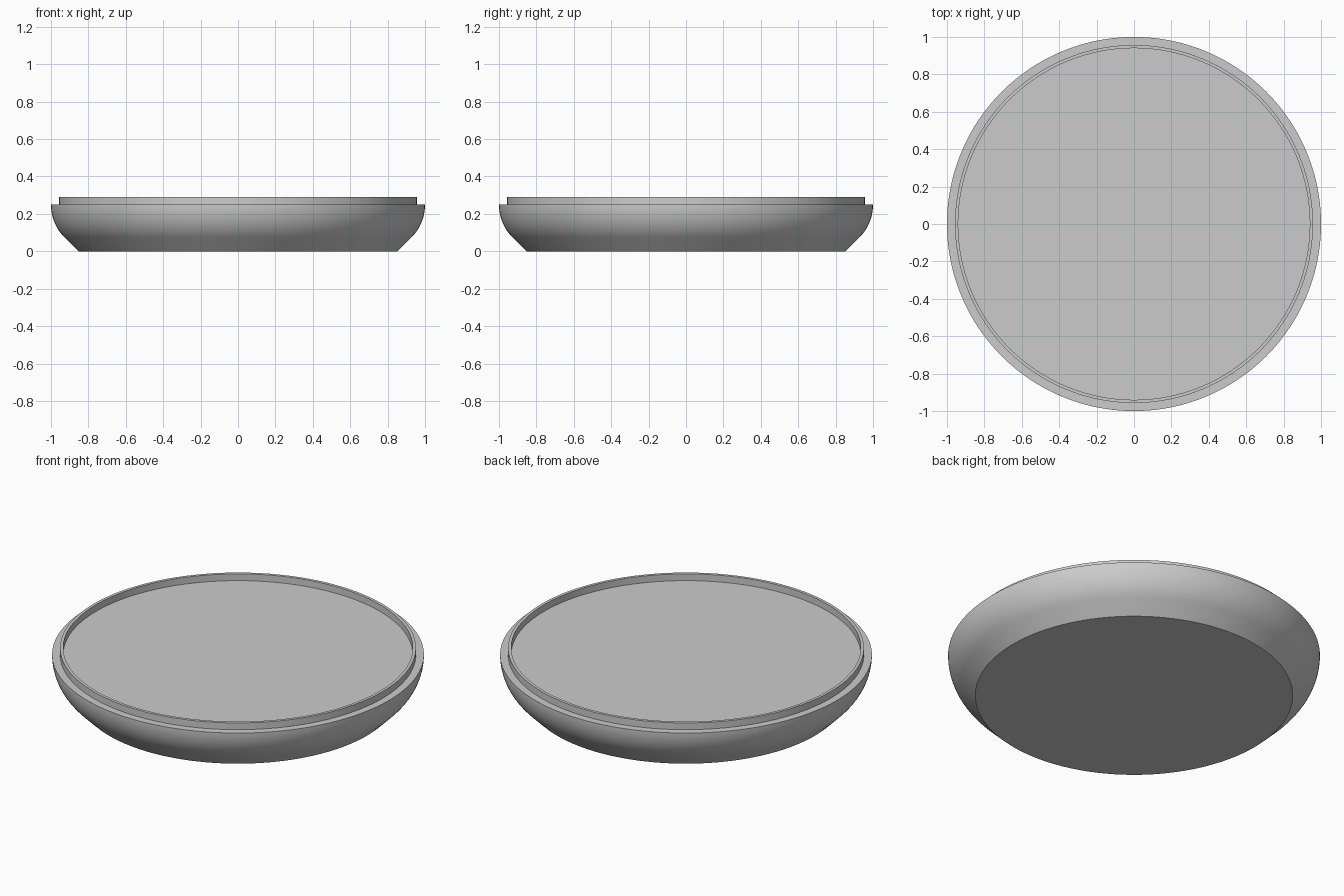
import bpy
import bmesh
from math import sin, cos, pi, radians

SIDES = 160          # steps around the axis
ARC_STEPS = 14       # steps along the rounded wall
RIM_Z = 0.25         # height of the shoulder and the recessed floor
LIP_Z = 0.29         # top of the raised lip
LIP_OUT, LIP_IN = 0.957, 0.94
ROUND = 0.25         # radius of the rounded wall

cube = bpy.data.objects.get("Cube")
if cube:
    bpy.data.objects.remove(cube, do_unlink=True)


def make_material(name, rgb):
    mat = bpy.data.materials.new(name)
    mat.use_nodes = True
    mat.diffuse_color = (*rgb, 1)
    mat.node_tree.nodes["Principled BSDF"].inputs["Base Color"].default_value = (*rgb, 1)
    return mat


def revolve(name, profile, mat):
    """Spin a list of (radius, height) points around the z axis."""
    bm = bmesh.new()
    verts = [bm.verts.new((r, 0, z)) for r, z in profile]
    edges = [bm.edges.new(pair) for pair in zip(verts, verts[1:])]
    bmesh.ops.spin(bm, geom=verts + edges, cent=(0, 0, 0), axis=(0, 0, 1),
                   angle=2 * pi, steps=SIDES)
    bmesh.ops.remove_doubles(bm, verts=bm.verts[:], dist=1e-4)
    bmesh.ops.recalc_face_normals(bm, faces=bm.faces[:])
    mesh = bpy.data.meshes.new(name)
    bm.to_mesh(mesh)
    bm.free()
    mesh.materials.append(mat)
    obj = bpy.data.objects.new(name, mesh)
    bpy.context.collection.objects.link(obj)
    bpy.ops.object.select_all(action='DESELECT')
    obj.select_set(True)
    bpy.context.view_layer.objects.active = obj
    bpy.ops.object.shade_smooth_by_angle(angle=radians(30))
    return obj


grey = make_material("light grey", (0.6, 0.6, 0.6))

# Rounded wall: starts tangent to the 45 degree chamfer, ends vertical at the shoulder
angles = [pi / 4 * (1 - i / ARC_STEPS) for i in range(ARC_STEPS + 1)]
wall = [(1 - ROUND + ROUND * cos(a), RIM_Z - ROUND * sin(a)) for a in angles]

# Flat base with a chamfered foot
foot_radius = wall[0][0] - wall[0][1]
base = [(0, 0), (foot_radius, 0)]

# Thin raised lip around the recessed floor
lip = [(LIP_OUT, RIM_Z), (LIP_OUT, LIP_Z), (LIP_IN, LIP_Z), (LIP_IN, RIM_Z)]
floor = [(0, RIM_Z)]

revolve("round_dish", base + wall + lip + floor, grey)
